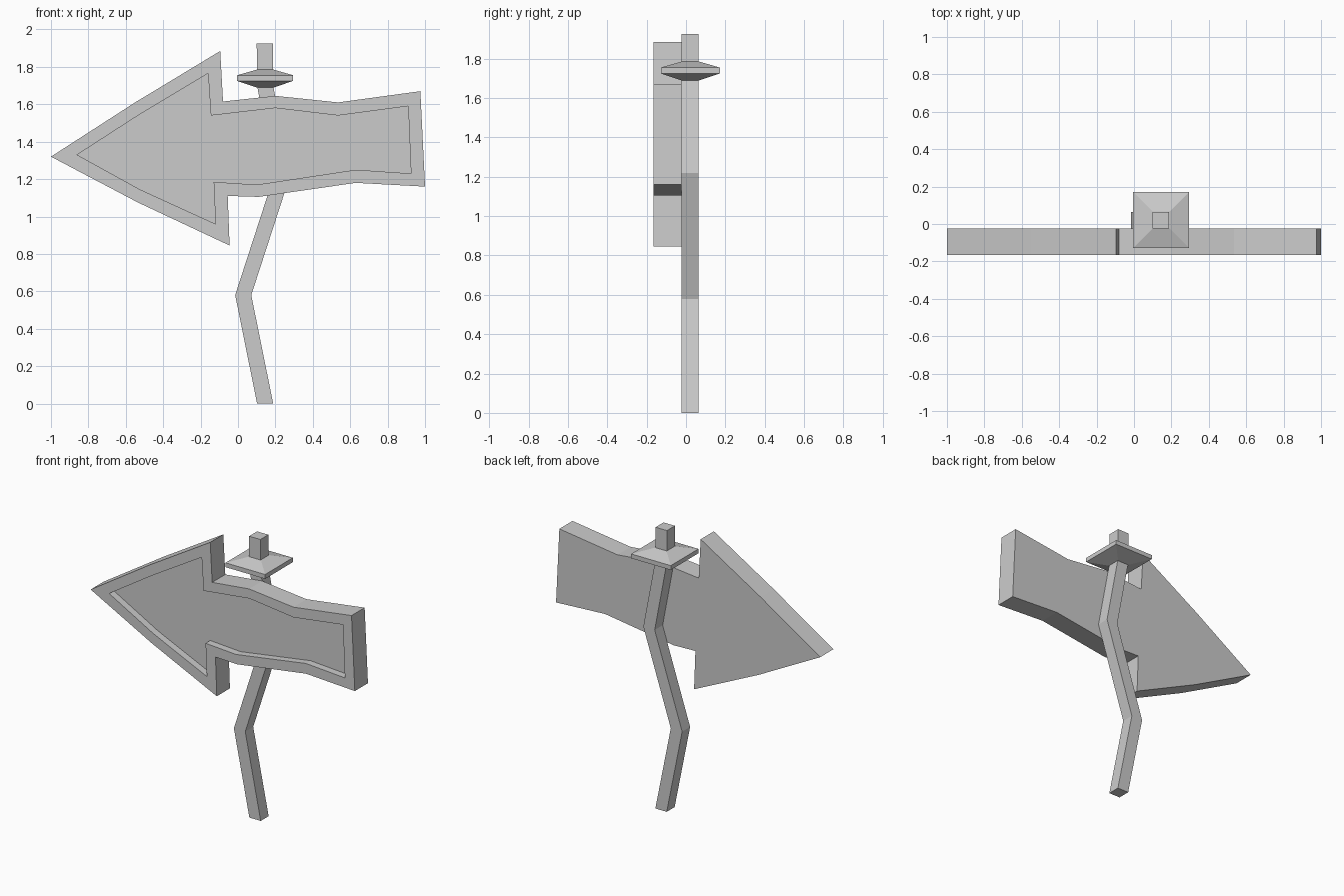
import bpy, bmesh

if "Cube" in bpy.data.objects:
    bpy.data.objects.remove(bpy.data.objects["Cube"])


def skin(name, loops, closed_ends=True):
    """Bridge matching loops of points in order and cap both ends."""
    bm = bmesh.new()
    rings = [[bm.verts.new(p) for p in loop] for loop in loops]
    n = len(rings[0])
    for a, b in zip(rings, rings[1:]):
        for i in range(n):
            j = (i + 1) % n
            bm.faces.new((a[i], a[j], b[j], b[i]))
    bm.faces.new(rings[0])
    bm.faces.new(rings[-1])
    bmesh.ops.recalc_face_normals(bm, faces=bm.faces)
    mesh = bpy.data.meshes.new(name)
    bm.to_mesh(mesh)
    bm.free()
    obj = bpy.data.objects.new(name, mesh)
    bpy.context.collection.objects.link(obj)
    return obj


def square(x, y, z, half):
    return [(x + sx * half, y + sy * half, z)
            for sx, sy in ((-1, -1), (1, -1), (1, 1), (-1, 1))]


def at_y(profile, y):
    return [(x, y, z) for x, z in profile]


# Arrow board: outer outline and the edge of its recessed panel (x, z)
outer = [(-1, 1.32), (-.55, 1.61), (-.095, 1.885), (-.08, 1.615), (.2, 1.645),
         (.535, 1.61), (.975, 1.67), (1, 1.16), (.63, 1.18), (.11, 1.105),
         (-.055, 1.11), (-.045, .845), (-.535, 1.075)]
inner = [(-.86, 1.33), (-.535, 1.54), (-.16, 1.765), (-.145, 1.54), (.2, 1.58),
         (.535, 1.54), (.91, 1.59), (.925, 1.23), (.63, 1.25), (.10, 1.17),
         (-.13, 1.185), (-.12, .96), (-.525, 1.145)]
skin("arrow_board", [at_y(outer, -.023), at_y(outer, -.165),
                     at_y(inner, -.165), at_y(inner, -.115)])

# Crooked square post (x, z of the centre line)
path = [(.145, 0), (.028, .58), (.236, 1.22), (.145, 1.70), (.143, 1.925)]
skin("post", [square(x, .02, z, .043) for x, z in path])

# Double-sloped square collar near the top of the post
collar = [(1.69, .046), (1.725, .15), (1.755, .15), (1.785, .046)]
skin("post_collar", [square(.145, .022, z, h) for z, h in collar])
